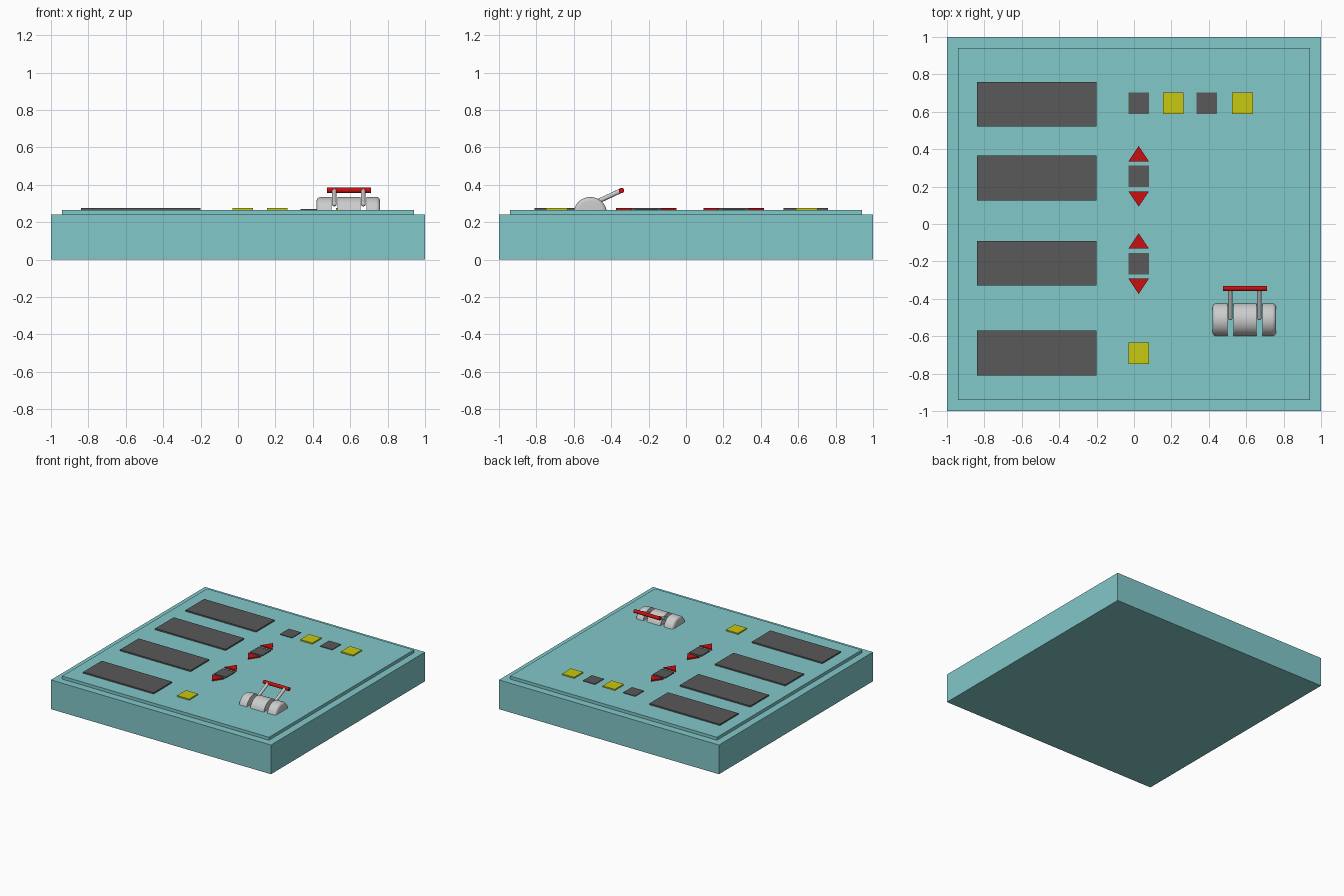
import bpy, bmesh, math
from mathutils import Vector

if "Cube" in bpy.data.objects:
    bpy.data.objects.remove(bpy.data.objects["Cube"])


def mat(name, rgb):
    m = bpy.data.materials.new(name)
    m.diffuse_color = (*rgb, 1)
    m.use_nodes = True
    m.node_tree.nodes["Principled BSDF"].inputs["Base Color"].default_value = m.diffuse_color
    return m


TEAL = mat("teal", (0.223, 0.578, 0.588))
DARK = mat("dark_grey", (0.1, 0.1, 0.1))
YELLOW = mat("yellow", (0.58, 0.58, 0.005))
RED = mat("red", (0.58, 0.005, 0.005))
TOP = 0.265  # panel surface height


def make(name, bm, material=None, smooth=False):
    bmesh.ops.recalc_face_normals(bm, faces=bm.faces)
    me = bpy.data.meshes.new(name)
    bm.to_mesh(me)
    bm.free()
    ob = bpy.data.objects.new(name, me)
    bpy.context.collection.objects.link(ob)
    if material:
        me.materials.append(material)
    if smooth:
        bpy.ops.object.select_all(action='DESELECT')
        ob.select_set(True)
        bpy.context.view_layer.objects.active = ob
        bpy.ops.object.shade_smooth_by_angle(angle=math.radians(40))
    return ob


def prism(name, pts, z0, z1, material):
    bm = bmesh.new()
    lo = [bm.verts.new((x, y, z0)) for x, y in pts]
    hi = [bm.verts.new((x, y, z1)) for x, y in pts]
    bm.faces.new(lo)
    bm.faces.new(hi)
    n = len(pts)
    for i in range(n):
        j = (i + 1) % n
        bm.faces.new((lo[i], lo[j], hi[j], hi[i]))
    return make(name, bm, material)


def slab(name, cx, cy, w, d, z0, z1, material):
    w, d = w / 2, d / 2
    return prism(name, [(cx - w, cy - d), (cx + w, cy - d), (cx + w, cy + d), (cx - w, cy + d)],
                 z0, z1, material)


def rod(name, a, b, r, material=None, ball=False):
    a, b = Vector(a), Vector(b)
    bm = bmesh.new()
    bmesh.ops.create_cone(bm, cap_ends=True, segments=20, radius1=r, radius2=r, depth=(b - a).length)
    bm.transform((b - a).to_track_quat('Z', 'Y').to_matrix().to_4x4())
    bmesh.ops.translate(bm, verts=bm.verts, vec=(a + b) / 2)
    if ball:  # rounded lower end
        s = bmesh.ops.create_uvsphere(bm, u_segments=20, v_segments=10, radius=r)
        bmesh.ops.translate(bm, verts=s["verts"], vec=a)
    return make(name, bm, material, True)


def drum(name, sections, cy, cz, floor):
    """Circular-segment profile lofted along x; sections are (x, radius)."""
    bm = bmesh.new()
    rings = []
    for x, r in sections:
        a0 = math.asin((floor - cz) / r)
        n = 24
        angles = [a0 + (math.pi - 2 * a0) * i / n for i in range(n + 1)]
        rings.append([bm.verts.new((x, cy + r * math.cos(a), cz + r * math.sin(a))) for a in angles])
    for p, q in zip(rings, rings[1:]):
        for i in range(len(p)):
            j = (i + 1) % len(p)
            bm.faces.new((p[i], p[j], q[j], q[i]))
    bm.faces.new(rings[0])
    bm.faces.new(rings[-1])
    return make(name, bm, None, True)


# Console body and raised panel
slab("console_base", 0, 0, 2, 2, 0, 0.24, TEAL)
slab("control_panel", 0, 0, 1.88, 1.88, 0.24, TOP, TEAL)

# Display screens
for i, y in enumerate((0.64, 0.245, -0.21, -0.69)):
    slab(f"screen_{i + 1}", -0.52, y, 0.64, 0.24, TOP, 0.276, DARK)

# Square buttons
for i, (x, y, m) in enumerate(((0.025, 0.645, DARK), (0.21, 0.645, YELLOW), (0.39, 0.645, DARK),
                               (0.58, 0.645, YELLOW), (0.025, -0.69, YELLOW))):
    slab(f"button_{i + 1}", x, y, 0.11, 0.115, TOP, 0.275 if m == YELLOW else 0.27, m)

# Up / down selectors
for i, y in enumerate((0.255, -0.212)):
    slab(f"selector_{i + 1}", 0.025, y, 0.11, 0.115, TOP, 0.272, DARK)
    for label, s in (("up", 1), ("down", -1)):
        prism(f"{label}_arrow_{i + 1}",
              [(-0.03, y + s * 0.08), (0.08, y + s * 0.08), (0.025, y + s * 0.162)], TOP, 0.275, RED)

# Lever housing: three drum pieces with slots between, rounded outer ends
R, E = 0.0897, 0.022
cap = [(E * (1 - math.sin(t)), R - E * (1 - math.cos(t)))
       for t in (math.pi / 2 * k / 6 for k in range(7))]
left = [(0.42 + x, r) for x, r in reversed(cap)]
left = [(x, r) for x, r in left][::-1] if left[0][0] > left[-1][0] else left
left = [(0.42 + E * (1 - math.cos(t)), R - E * (1 - math.sin(t)))
        for t in (math.pi / 2 * k / 6 for k in range(7))]
drum("lever_housing_left", left + [(0.499, R)], -0.512, 0.245, TOP)
drum("lever_housing_middle", [(0.531, R), (0.654, R)], -0.512, 0.245, TOP)
drum("lever_housing_right", [(0.686, R)] + [(1.18 - x, r) for x, r in reversed(left)], -0.512, 0.245, TOP)

# Lever arms and grip
for side, x in (("left", 0.515), ("right", 0.67)):
    rod(f"lever_arm_{side}", (x, -0.502, 0.297), (x, -0.345, 0.37), 0.0125, None, True)
rod("lever_grip", (0.475, -0.345, 0.37), (0.71, -0.345, 0.37), 0.0145, RED)
